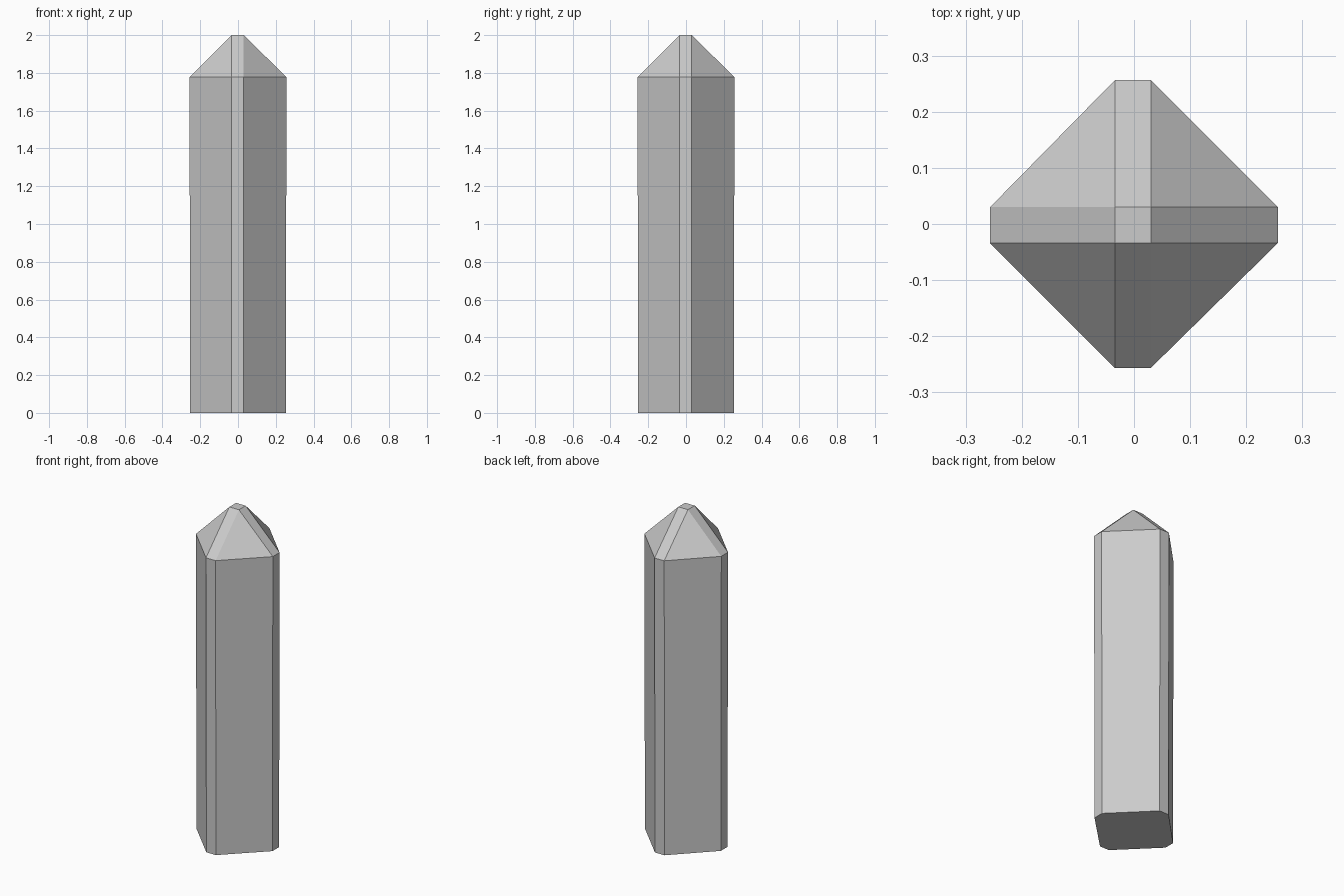
import bpy, bmesh

cube = bpy.data.objects.get("Cube")
if cube:
    bpy.data.objects.remove(cube, do_unlink=True)

# Plain grey stone
stone = bpy.data.materials.new("grey_stone")
stone.use_nodes = True
colour = (0.6, 0.6, 0.6, 1)
stone.diffuse_color = colour
stone.node_tree.nodes["Principled BSDF"].inputs["Base Color"].default_value = colour

LOW, HIGH = -0.034, 0.03      # narrow corner facets, slightly off centre
SHOULDER, TOP = 1.778, 2.0


def ring(bm, r, z):
    """Diamond outline with its four corners cut flat."""
    outline = [(r, LOW), (r, HIGH), (HIGH, r), (LOW, r),
               (-r, HIGH), (-r, LOW), (LOW, -r), (HIGH, -r)]
    return [bm.verts.new((x, y, z)) for x, y in outline]


bm = bmesh.new()
base = ring(bm, 0.2535, 0)
shoulder = ring(bm, 0.2565, SHOULDER)

# Shaft
bm.faces.new(base[::-1])
for i in range(8):
    j = (i + 1) % 8
    bm.faces.new((base[i], base[j], shoulder[j], shoulder[i]))

# Point: small flat tip, four strips and four triangles
tip = [bm.verts.new((x, y, TOP)) for x, y in
       ((HIGH, LOW), (HIGH, HIGH), (LOW, HIGH), (LOW, LOW))]
bm.faces.new(tip)
for k in range(4):
    a, b, c = (shoulder[(2 * k + n) % 8] for n in range(3))
    here, after = tip[k], tip[(k + 1) % 4]
    bm.faces.new((a, b, after, here))
    bm.faces.new((b, c, after))

bmesh.ops.recalc_face_normals(bm, faces=bm.faces)
mesh = bpy.data.meshes.new("obelisk")
bm.to_mesh(mesh)
bm.free()
mesh.materials.append(stone)
obelisk = bpy.data.objects.new("obelisk", mesh)
bpy.context.collection.objects.link(obelisk)
